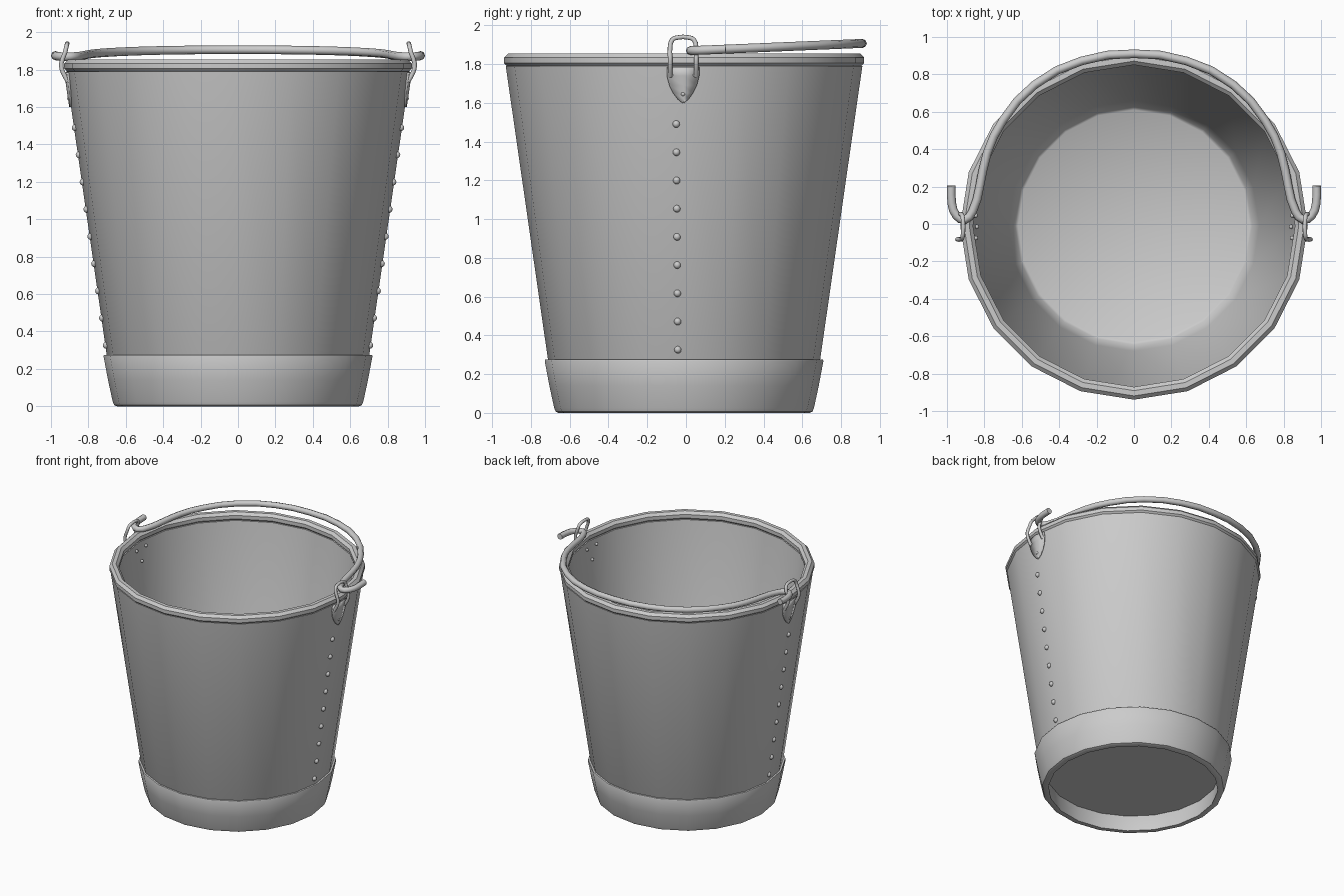
import bpy, bmesh, math
from mathutils import Vector

if "Cube" in bpy.data.objects:
    bpy.data.objects.remove(bpy.data.objects["Cube"])

CY = -0.01      # bucket axis sits slightly forward of the handle
SIDES = 20


def finish(name, bm, angle=35):
    bmesh.ops.remove_doubles(bm, verts=bm.verts, dist=1e-5)
    bmesh.ops.recalc_face_normals(bm, faces=bm.faces)
    me = bpy.data.meshes.new(name)
    bm.to_mesh(me)
    bm.free()
    ob = bpy.data.objects.new(name, me)
    bpy.context.collection.objects.link(ob)
    smooth(ob, angle)
    return ob


def smooth(ob, angle=35):
    bpy.ops.object.select_all(action='DESELECT')
    ob.select_set(True)
    bpy.context.view_layer.objects.active = ob
    bpy.ops.object.shade_smooth_by_angle(angle=math.radians(angle))


def lathe(name, profile, closed=True):
    bm = bmesh.new()
    vs = [bm.verts.new((r, CY, z)) for r, z in profile]
    pairs = list(zip(vs, vs[1:])) + ([(vs[-1], vs[0])] if closed else [])
    edges = [bm.edges.new(p) for p in pairs]
    bmesh.ops.spin(bm, geom=vs + edges, cent=(0, CY, 0), axis=(0, 0, 1),
                   angle=2 * math.pi, steps=SIDES, use_merge=False)
    return finish(name, bm)


def tube(name, points, radius, res=2, steps=3):
    cu = bpy.data.curves.new(name, 'CURVE')
    cu.dimensions = '3D'
    cu.bevel_depth, cu.bevel_resolution = radius, res
    cu.use_fill_caps = True
    cu.resolution_u = steps
    sp = cu.splines.new('BEZIER')
    sp.bezier_points.add(len(points) - 1)
    for bp, p in zip(sp.bezier_points, points):
        bp.co = p
        bp.handle_left_type = bp.handle_right_type = 'AUTO'
    ob = bpy.data.objects.new(name, cu)
    bpy.context.collection.objects.link(ob)
    bpy.ops.object.select_all(action='DESELECT')
    ob.select_set(True)
    bpy.context.view_layer.objects.active = ob
    bpy.ops.object.convert(target='MESH')
    smooth(bpy.context.object, 50)


def wall_x(y, z):
    """x of the outer faceted wall near the +x corner."""
    r = 0.70 + (z - 0.26) * 0.22 / 1.53
    return r - abs(y - CY) * math.tan(math.pi / SIDES)


def rivets(name, spots, radius):
    bm = bmesh.new()
    for p in spots:
        new = bmesh.ops.create_uvsphere(bm, u_segments=10, v_segments=6, radius=radius)
        bmesh.ops.translate(bm, verts=new['verts'], vec=p)
    finish(name, bm, 60)


# Tapered tub with its floor
lathe("tub", [(0, 0.15), (0.62, 0.15), (0.635, 0.16), (0.67, 0.25), (0.866, 1.79),
              (0.92, 1.79), (0.70, 0.26), (0.63, 0.13), (0, 0.13)], closed=False)

# Foot band around the bottom
lathe("foot_band", [(0.648, 0), (0.662, 0.006), (0.670, 0.025), (0.695, 0.14), (0.719, 0.268),
                    (0.716, 0.275), (0.70, 0.275), (0.63, 0.13), (0.617, 0.0)])

# Rolled rim
lathe("rolled_rim", [(0.895 + 0.037 * math.cos(a), 1.819 + 0.037 * math.sin(a))
                     for a in (math.pi / 4 * (k + 0.5) for k in range(8))])

for side, s in (("right", 1), ("left", -1)):
    # Seam rivets
    rivets("seam_rivets_" + side,
           [(s * wall_x(-0.05 + 0.001 * k, z), -0.05 + 0.001 * k, z)
            for k, z in enumerate([1.49 - 0.1455 * i for i in range(9)])], 0.019)

    # Shield plate of the handle ear
    bm = bmesh.new()
    shape = [(1.785, 0.083), (1.74, 0.083), (1.69, 0.070), (1.65, 0.050), (1.62, 0.028), (1.60, 0.004)]
    rows = [[bm.verts.new((s * (wall_x(y, z) + 0.004), y, z))
             for y in (-0.015 - w, CY, -0.015 + w)] for z, w in shape]
    for a, b in zip(rows, rows[1:]):
        for i in range(2):
            bm.faces.new((a[i], a[i + 1], b[i + 1], b[i]))
    plate = finish("ear_plate_" + side, bm)
    mod = plate.modifiers.new("thickness", 'SOLIDIFY')
    mod.thickness, mod.offset = 0.012, 0

    # Ear rivets, outside and inside the wall
    spots = [(-0.075, 1.745), (0.045, 1.745), (-0.015, 1.645)]
    rivets("ear_rivets_" + side,
           [(s * (wall_x(y, z) - d), y, z) for y, z in spots for d in (-0.004, 0.058)], 0.012)

    # Wire loop standing over the rim
    half = [(0.908, 0.067, 1.735), (0.940, 0.067, 1.795), (0.944, 0.067, 1.835),
            (0.925, 0.067, 1.89), (0.917, 0.056, 1.925), (0.914, 0.032, 1.936)]
    path = half + [(x, -y, z) for x, y, z in reversed(half)]
    tube("ear_loop_" + side, [(s * x, y - 0.015, z) for x, y, z in path], 0.012, 2, 2)

# Bail handle lying back over the rim, hooked through both ears
arm = [(0.976, 0.205), (0.974, 0.11), (0.95, 0.045), (0.905, 0.022), (0.862, 0.07),
       (0.825, 0.20), (0.785, 0.38), (0.70, 0.555), (0.53, 0.745), (0.28, 0.872)]
pts = [Vector((x, y, 1.868 + 0.042 * y)) for x, y in arm]
mirror = [Vector((-p.x, p.y, p.z)) for p in reversed(pts)]
tube("bail_handle", pts + [Vector((0, 0.91, 1.906))] + mirror, 0.023, 2, 2)
